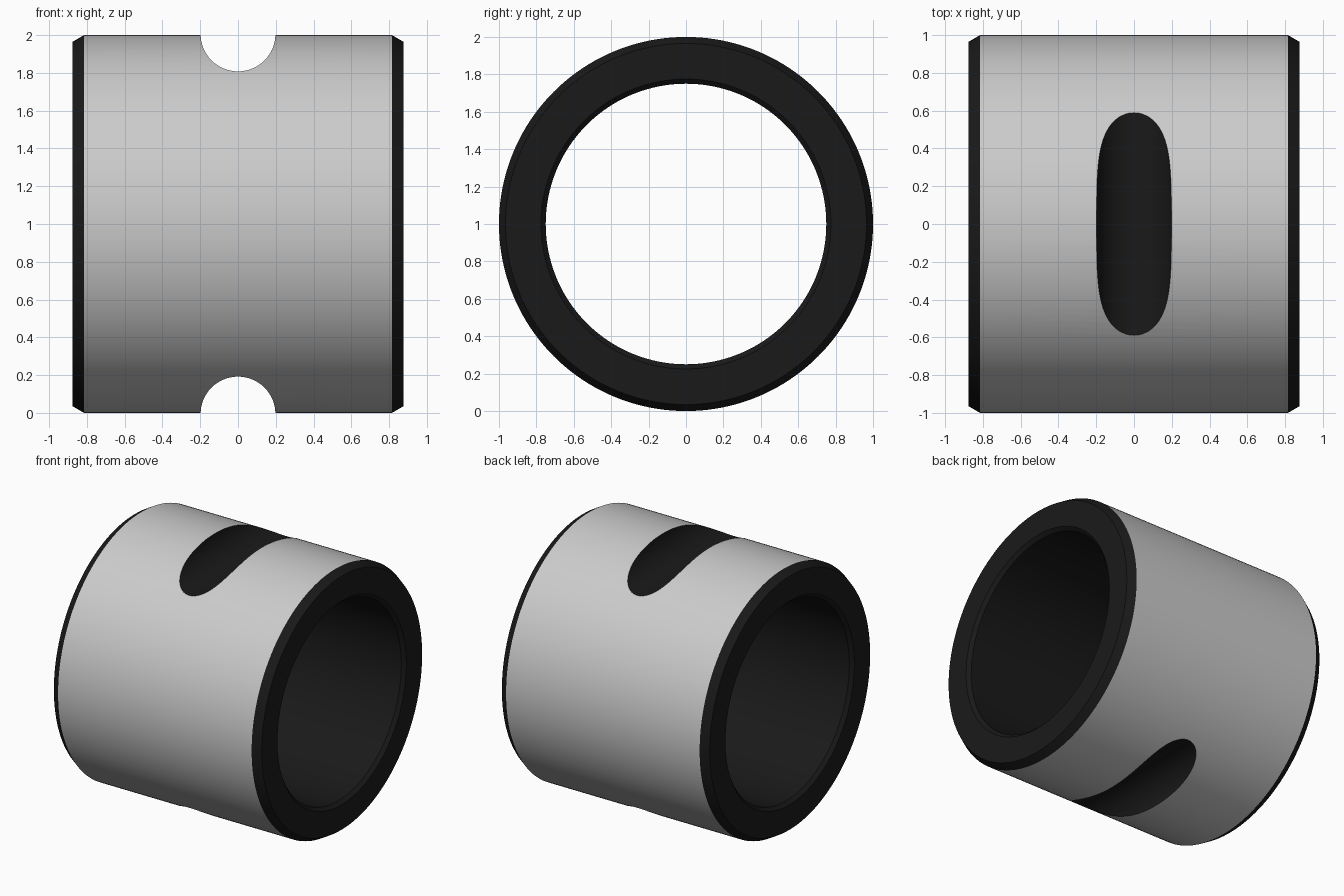
import bpy, bmesh, math
from mathutils import Matrix

if "Cube" in bpy.data.objects:
    bpy.data.objects.remove(bpy.data.objects["Cube"])

SEGMENTS = 160


def material(name, value):
    m = bpy.data.materials.new(name)
    m.diffuse_color = (value, value, value, 1)
    m.use_nodes = True
    m.node_tree.nodes["Principled BSDF"].inputs["Base Color"].default_value = m.diffuse_color
    return m


grey = material("light_grey", 0.6)
dark = material("dark_machined", 0.01)


def add_object(name, bm, mats):
    mesh = bpy.data.meshes.new(name)
    bmesh.ops.recalc_face_normals(bm, faces=bm.faces)
    bm.to_mesh(mesh)
    bm.free()
    for m in mats:
        mesh.materials.append(m)
    obj = bpy.data.objects.new(name, mesh)
    bpy.context.collection.objects.link(obj)
    return obj


# Bushing: closed (x, radius) profile with chamfered edges, revolved about x
half = [(0.815, 1.0), (0.875, 0.965), (0.875, 0.775), (0.85, 0.75)]
profile = half + [(-x, r) for x, r in reversed(half)]
bm = bmesh.new()
rings = []
for i in range(SEGMENTS):
    a = 2 * math.pi * i / SEGMENTS
    rings.append([bm.verts.new((x, r * math.sin(a), 1 + r * math.cos(a)))
                  for x, r in profile])
n = len(profile)
for i in range(SEGMENTS):
    p, q = rings[i], rings[(i + 1) % SEGMENTS]
    for j in range(n):
        k = (j + 1) % n
        face = bm.faces.new((p[j], p[k], q[k], q[j]))
        # only the outer wall is light grey
        face.material_index = 0 if j == n - 1 else 1
bushing = add_object("bushing", bm, [grey, dark])

# Round grooves running along y, across the top and bottom
for side, z in (("top", 2.006), ("bottom", -0.006)):
    bm = bmesh.new()
    bmesh.ops.create_cone(bm, cap_ends=True, segments=96, radius1=0.198,
                          radius2=0.198, depth=2.4,
                          matrix=Matrix.Translation((0, 0, z)) @ Matrix.Rotation(math.pi / 2, 4, 'X'))
    cutter = add_object(side + "_groove_cutter", bm, [dark])
    cutter.hide_render = True
    mod = bushing.modifiers.new(side + "_groove", 'BOOLEAN')
    mod.operation = 'DIFFERENCE'
    mod.solver = 'EXACT'
    mod.material_mode = 'TRANSFER'
    mod.object = cutter
    bpy.context.view_layer.objects.active = bushing
    bpy.ops.object.modifier_apply(modifier=mod.name)
    bpy.data.objects.remove(cutter)

# Smooth walls, crisp chamfers and groove rims
bpy.ops.object.select_all(action='DESELECT')
bushing.select_set(True)
bpy.context.view_layer.objects.active = bushing
bpy.ops.object.shade_smooth_by_angle(angle=math.radians(25))
